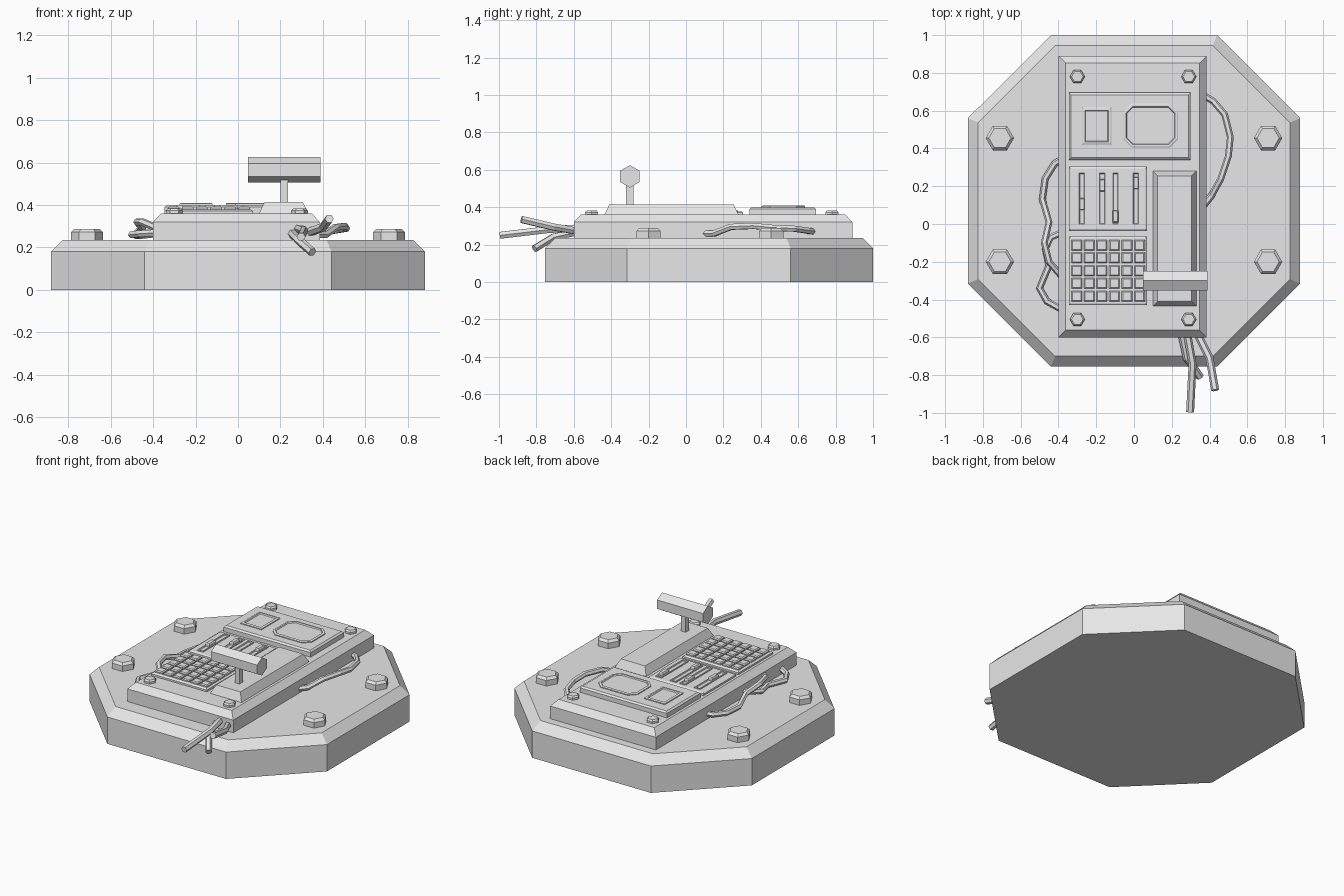
import bpy, bmesh
from math import cos, sin, pi
from mathutils import Matrix

cube = bpy.data.objects.get("Cube")
if cube:
    bpy.data.objects.remove(cube)

grey = bpy.data.materials.new("plain_grey")
grey.use_nodes = True
colour = (0.8, 0.8, 0.8, 1)
grey.diffuse_color = colour
grey.node_tree.nodes["Principled BSDF"].inputs["Base Color"].default_value = colour


def rect(x0, x1, y0, y1, cut=0):
    """Counter-clockwise rectangle, with optional cut corners."""
    if not cut:
        return [(x0, y0), (x1, y0), (x1, y1), (x0, y1)]
    return [(x0 + cut, y0), (x1 - cut, y0), (x1, y0 + cut), (x1, y1 - cut),
            (x1 - cut, y1), (x0 + cut, y1), (x0, y1 - cut), (x0, y0 + cut)]


def hexagon(x, y, r, turn=0):
    return [(x + r * cos(i * pi / 3 + turn), y + r * sin(i * pi / 3 + turn)) for i in range(6)]


def slab(name, outline, z0, z1, steps=(), matrix=None):
    """Prism whose top face is inset and moved once for each (inset, rise) step."""
    bm = bmesh.new()
    low = [bm.verts.new((x, y, z0)) for x, y in outline]
    high = [bm.verts.new((x, y, z1)) for x, y in outline]
    bm.faces.new(low[::-1])
    top = bm.faces.new(high)
    n = len(outline)
    for i in range(n):
        j = (i + 1) % n
        bm.faces.new((low[i], low[j], high[j], high[i]))
    bm.normal_update()
    for inset, rise in steps:
        bmesh.ops.inset_individual(bm, faces=[top], thickness=inset, use_even_offset=True)
        bmesh.ops.translate(bm, verts=list(top.verts), vec=(0, 0, rise))
        bm.normal_update()
    if matrix:
        bm.transform(matrix)
    mesh = bpy.data.meshes.new(name)
    bm.to_mesh(mesh)
    bm.free()
    mesh.materials.append(grey)
    obj = bpy.data.objects.new(name, mesh)
    bpy.context.collection.objects.link(obj)
    return obj


def cable(name, points, r=0.021):
    """Six-sided tube along a polyline."""
    curve = bpy.data.curves.new(name, "CURVE")
    curve.dimensions = "3D"
    curve.bevel_depth = r
    curve.bevel_resolution = 1
    curve.use_fill_caps = True
    spline = curve.splines.new("POLY")
    spline.points.add(len(points) - 1)
    for p, co in zip(spline.points, points):
        p.co = (*co, 1)
        p.radius = 1
    spline.use_smooth = False
    temp = bpy.data.objects.new(name + "_path", curve)
    bpy.context.collection.objects.link(temp)
    bpy.context.view_layer.update()
    graph = bpy.context.evaluated_depsgraph_get()
    mesh = bpy.data.meshes.new_from_object(temp.evaluated_get(graph))
    bpy.data.objects.remove(temp)
    mesh.materials.clear()
    mesh.materials.append(grey)
    bpy.context.collection.objects.link(bpy.data.objects.new(name, mesh))


# Octagonal plinth and console body
slab("plinth", rect(-0.88, 0.88, -0.755, 1.0, 0.44), 0, 0.18, [(0.055, 0.055)])
slab("console_body", rect(-0.4, 0.385, -0.6, 0.89), 0.23, 0.32, [(0.038, 0.04)])

# Bolts on the plinth and on the console
for side, x in (("right", -0.71), ("left", 0.71)):
    for end, y in (("front", -0.2), ("back", 0.455)):
        slab(f"plinth_bolt_{end}_{side}", hexagon(x, y, 0.075), 0.23, 0.272, [(0.014, 0.016)])
for side, x in (("right", -0.3), ("left", 0.29)):
    for end, y in (("front", -0.505), ("back", 0.78)):
        slab(f"console_bolt_{end}_{side}", hexagon(x, y, 0.04), 0.355, 0.373, [(0.008, 0.01)])

# Screen panel with two framed, sunken screens
slab("screen_panel", rect(-0.345, 0.3, 0.34, 0.695), 0.355, 0.39, [(0.011, 0.01)])
frame = [(0.005, 0.003), (0.01, 0), (0.004, -0.007)]
slab("small_screen", rect(-0.275, -0.12, 0.42, 0.617), 0.395, 0.406, frame)
slab("large_screen", rect(-0.057, 0.233, 0.405, 0.637, 0.045), 0.395, 0.406, frame)

# Slider panel with four slots and knobs
slab("slider_panel", rect(-0.345, 0.07, -0.037, 0.305), 0.355, 0.372, [(0.01, 0.006)])
for i, (x, y) in enumerate(((-0.276, 0.105), (-0.168, 0.205), (-0.098, 0.04), (0.01, 0.217))):
    slab(f"slider_slot_{i + 1}", rect(x - 0.022, x + 0.022, -0.008, 0.277), 0.37, 0.383,
         [(0.008, 0), (0.003, -0.004)])
    slab(f"slider_knob_{i + 1}", rect(x - 0.015, x + 0.015, y - 0.032, y + 0.032), 0.37, 0.395,
         [(0.004, 0.006)])

# Keypad panel with a grid of keys
slab("keypad_panel", rect(-0.345, 0.07, -0.43, -0.065), 0.355, 0.372, [(0.01, 0.006)])
for row in range(5):
    for col in range(6):
        x, y = -0.303 + col * 0.0665, -0.382 + row * 0.0675
        slab(f"key_{row + 1}_{col + 1}", rect(x - 0.028, x + 0.028, y - 0.028, y + 0.028),
             0.37, 0.386, [(0.006, 0.006)])

# Lever housing, post and six-sided grip
slab("lever_housing", rect(0.1, 0.33, -0.435, 0.28), 0.355, 0.362, [(0.025, 0.053)])
slab("lever_post", rect(0.2, 0.235, -0.32, -0.282), 0.41, 0.535)
grip_pose = Matrix.Translation((0, -0.3, 0.565)) @ Matrix.Rotation(pi / 2, 4, "Y")
slab("lever_grip", hexagon(0, 0, 0.06), 0.048, 0.388, matrix=grip_pose)

# Cables looping out of the console sides
cable("left_side_cable", [(0.37, 0.68, 0.27), (0.42, 0.65, 0.275), (0.48, 0.58, 0.285),
                          (0.51, 0.46, 0.29), (0.5, 0.36, 0.3), (0.46, 0.24, 0.295),
                          (0.41, 0.15, 0.26), (0.37, 0.1, 0.26)], 0.018)
cable("right_side_cable_back", [(-0.37, 0.35, 0.27), (-0.42, 0.32, 0.26), (-0.47, 0.24, 0.255),
                                (-0.485, 0.13, 0.26), (-0.45, 0.01, 0.29), (-0.475, -0.1, 0.32),
                                (-0.45, -0.2, 0.32), (-0.38, -0.28, 0.29)], 0.018)
cable("right_side_cable_front", [(-0.37, -0.04, 0.27), (-0.44, -0.07, 0.27), (-0.47, -0.13, 0.26),
                                 (-0.45, -0.22, 0.26), (-0.5, -0.34, 0.26), (-0.46, -0.41, 0.265),
                                 (-0.37, -0.46, 0.27)], 0.018)

# Loose cables hanging out of the front
cable("loose_cable_long", [(0.28, -0.57, 0.29), (0.31, -0.74, 0.28), (0.297, -0.995, 0.25)])
cable("loose_cable_raised", [(0.33, -0.57, 0.27), (0.4, -0.71, 0.295), (0.43, -0.88, 0.335)])
cable("loose_cable_drooping", [(0.25, -0.57, 0.27), (0.28, -0.71, 0.24), (0.35, -0.81, 0.178)])
